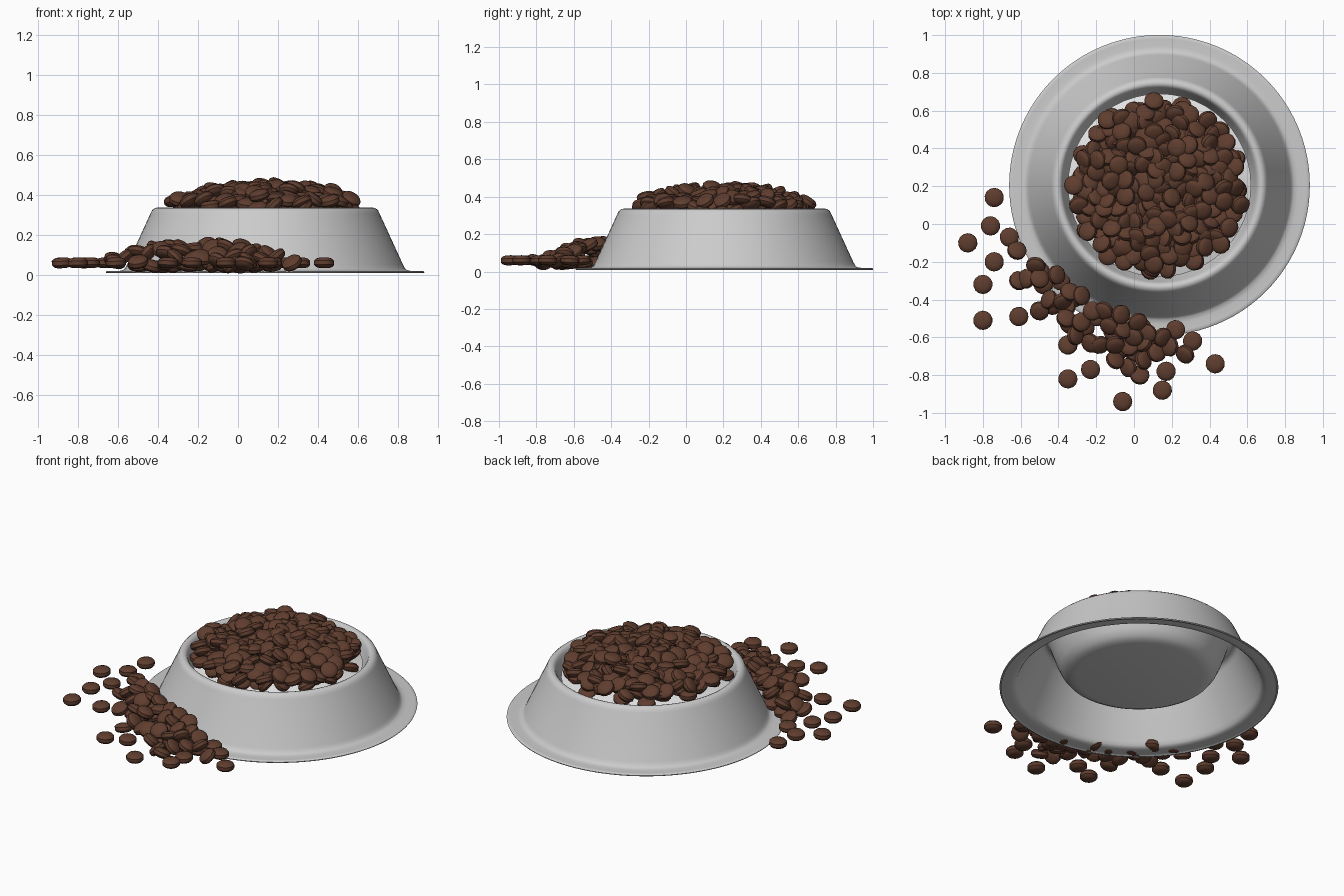
import bpy, bmesh, math, random
from mathutils import Vector, Matrix, Euler

if "Cube" in bpy.data.objects:
    bpy.data.objects.remove(bpy.data.objects["Cube"])

random.seed(4)
CX, CY = 0.135, 0.205      # bowl centre


def material(name, rgb):
    m = bpy.data.materials.new(name)
    m.diffuse_color = (*rgb, 1)
    m.use_nodes = True
    m.node_tree.nodes["Principled BSDF"].inputs["Base Color"].default_value = m.diffuse_color
    return m


GREY = material("grey metal", (0.60, 0.60, 0.60))
BROWN = material("kibble brown", (0.115, 0.047, 0.028))
WHITE = material("white filler", (0.9, 0.9, 0.9))


def lathe(bm, profile, steps, mat=Matrix()):
    """Revolve (r, z) points about z; r = 0 gives a pole."""
    rings = []
    for r, z in profile:
        n = 1 if r == 0 else steps
        rings.append([bm.verts.new(mat @ Vector((r * math.cos(2 * math.pi * i / steps),
                                                 r * math.sin(2 * math.pi * i / steps), z)))
                      for i in range(n)])
    for a, b in zip(rings, rings[1:]):
        for i in range(steps):
            j = (i + 1) % steps
            quad = [a[i % len(a)], a[j % len(a)], b[j % len(b)], b[i % len(b)]]
            bm.faces.new(list(dict.fromkeys(quad)))


def finish(bm, name, mat, angle=40):
    me = bpy.data.meshes.new(name)
    bm.to_mesh(me)
    bm.free()
    me.materials.append(mat)
    ob = bpy.data.objects.new(name, me)
    bpy.context.collection.objects.link(ob)
    bpy.ops.object.select_all(action='DESELECT')
    ob.select_set(True)
    bpy.context.view_layer.objects.active = ob
    bpy.ops.object.shade_smooth_by_angle(angle=math.radians(angle))
    return ob


# Bowl: flange, sloping skirt, rolled rim, rounded basin (open underneath)
bm = bmesh.new()
lathe(bm, [(0.785, 0.008), (0.794, 0.009), (0.796, 0.014), (0.79, 0.019), (0.775, 0.019),
           (0.735, 0.019), (0.712, 0.022), (0.70, 0.032), (0.69, 0.05),
           (0.573, 0.305), (0.565, 0.322), (0.552, 0.333), (0.538, 0.336), (0.525, 0.331),
           (0.516, 0.318), (0.508, 0.295), (0.475, 0.20), (0.45, 0.145), (0.425, 0.112),
           (0.395, 0.096), (0.36, 0.09), (0, 0.09)], 96)
finish(bm, "bowl", GREY).location = (CX, CY, 0)


def mound(r):
    """Height of kibble centres over the bowl at radius r."""
    return 0.345 + 0.085 * (1 - min(1, r / 0.47) ** 2.2)


# White filler under the heap of food
bm = bmesh.new()
lathe(bm, [(r, mound(r) - 0.075) for r in (0.485, 0.42, 0.35, 0.28, 0.2, 0.1, 0)], 48)
finish(bm, "food_filler", WHITE).location = (CX, CY, 0)

# Kibble: puffed round pellet
PELLET = [(0, -0.027), (0.024, -0.026), (0.041, -0.021), (0.051, -0.010),
          (0.051, 0.010), (0.041, 0.021), (0.024, 0.026), (0, 0.027)]


def pellet(bm, x, y, z, tilt):
    rot = Euler((random.uniform(-tilt, tilt), random.uniform(-tilt, tilt),
                 random.uniform(0, 6.28))).to_matrix().to_4x4()
    lathe(bm, PELLET, 14, Matrix.Translation((x, y, z)) @ rot)


# Food in the bowl: an even spiral scatter in two layers
bm = bmesh.new()
for count, drop, rmax, phase in ((165, 0, 0.45, 0), (95, 0.045, 0.445, 1.3)):
    for i in range(count):
        r = rmax * math.sqrt((i + 0.5) / count)
        a = i * 2.39996 + phase
        x = CX - 0.005 + r * math.cos(a) + random.uniform(-0.015, 0.015)
        y = CY - 0.01 + r * math.sin(a) + random.uniform(-0.015, 0.015)
        pellet(bm, x, y, mound(r) - drop + random.uniform(-0.03, 0.025), 0.7)
finish(bm, "kibble_in_bowl", BROWN)

# Spilled heap against the front left of the bowl
HEAP = [(-.62, -.14), (-.61, -.30), (-.52, -.22), (-.57, -.29), (-.50, -.29), (-.41, -.27),
        (-.50, -.46), (-.45, -.40), (-.38, -.41), (-.34, -.36), (-.28, -.38), (-.36, -.50),
        (-.28, -.52), (-.22, -.46), (-.16, -.46), (-.07, -.48), (.02, -.52), (-.13, -.54),
        (-.06, -.56), (0, -.60), (.07, -.58), (.15, -.60), (-.31, -.59), (-.35, -.64),
        (-.23, -.63), (-.18, -.64), (-.10, -.64), (-.02, -.65), (.05, -.63), (-.10, -.72),
        (-.03, -.76), (.03, -.80), (.05, -.72), (.12, -.68), (.19, -.65), (.27, -.69)]
bm = bmesh.new()
for x, y in HEAP:
    r = math.hypot(x - CX, y - CY)
    along = max(0, 1 - (abs(x + 0.17) / 0.5) ** 3)     # heap is lower at its ends
    z = 0.05 + 0.09 * along * min(1, max(0, (0.98 - r) / 0.2))
    pellet(bm, x, y, z + random.uniform(-0.008, 0.012), 0.7)
    if z > 0.095 and r > 0.72:
        pellet(bm, x + 0.02, y - 0.03, 0.045, 0.4)
finish(bm, "kibble_heap", BROWN)

# Loose pellets lying flat
LOOSE = [(-.74, .14), (-.76, -.01), (-.88, -.10), (-.74, -.20), (-.80, -.32), (-.80, -.51),
         (-.61, -.49), (-.66, -.07), (-.35, -.82), (-.23, -.77), (-.06, -.94), (.15, -.88),
         (.17, -.78), (.43, -.74), (.22, -.56), (.31, -.62)]
bm = bmesh.new()
for x, y in LOOSE:
    pellet(bm, x, y, 0.06, 0.06)
finish(bm, "kibble_loose", BROWN)
